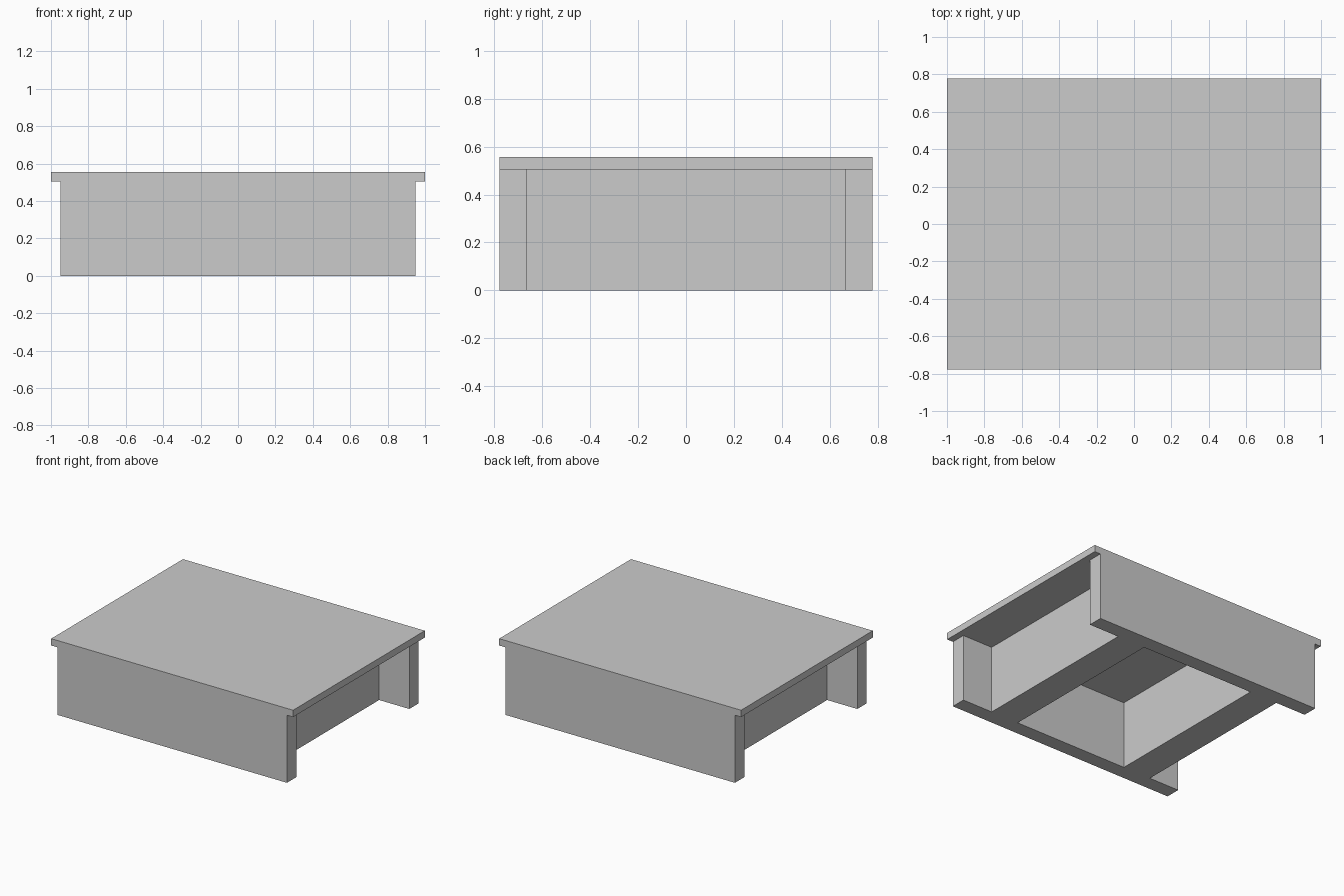
import bpy
import bmesh
from mathutils import Vector

if "Cube" in bpy.data.objects:
    bpy.data.objects.remove(bpy.data.objects["Cube"])

HALF_DEPTH = 0.778
LEG_H = 0.505
PANEL_IN = 0.667      # inner face of the long side panels


def box(name, lo, hi):
    """Axis-aligned box between two opposite corners."""
    lo, hi = Vector(lo), Vector(hi)
    bm = bmesh.new()
    bmesh.ops.create_cube(bm, size=1)
    bmesh.ops.scale(bm, vec=hi - lo, verts=bm.verts)
    mesh = bpy.data.meshes.new(name)
    bm.to_mesh(mesh)
    bm.free()
    obj = bpy.data.objects.new(name, mesh)
    obj.location = (lo + hi) / 2
    bpy.context.collection.objects.link(obj)
    return obj


# Overhanging top slab
box("table_top", (-1, -HALF_DEPTH, LEG_H), (1, HALF_DEPTH, 0.556))

# Long panels, flush with the front and back of the top
box("front_panel", (-0.95, -HALF_DEPTH, 0), (0.95, -PANEL_IN, LEG_H))
box("back_panel", (-0.95, PANEL_IN, 0), (0.95, HALF_DEPTH, LEG_H))

# Thick inset cross walls between the panels
box("left_cross_wall", (-0.70, -PANEL_IN, 0), (-0.47, PANEL_IN, LEG_H))
box("right_cross_wall", (0.47, -PANEL_IN, 0), (0.70, PANEL_IN, LEG_H))
